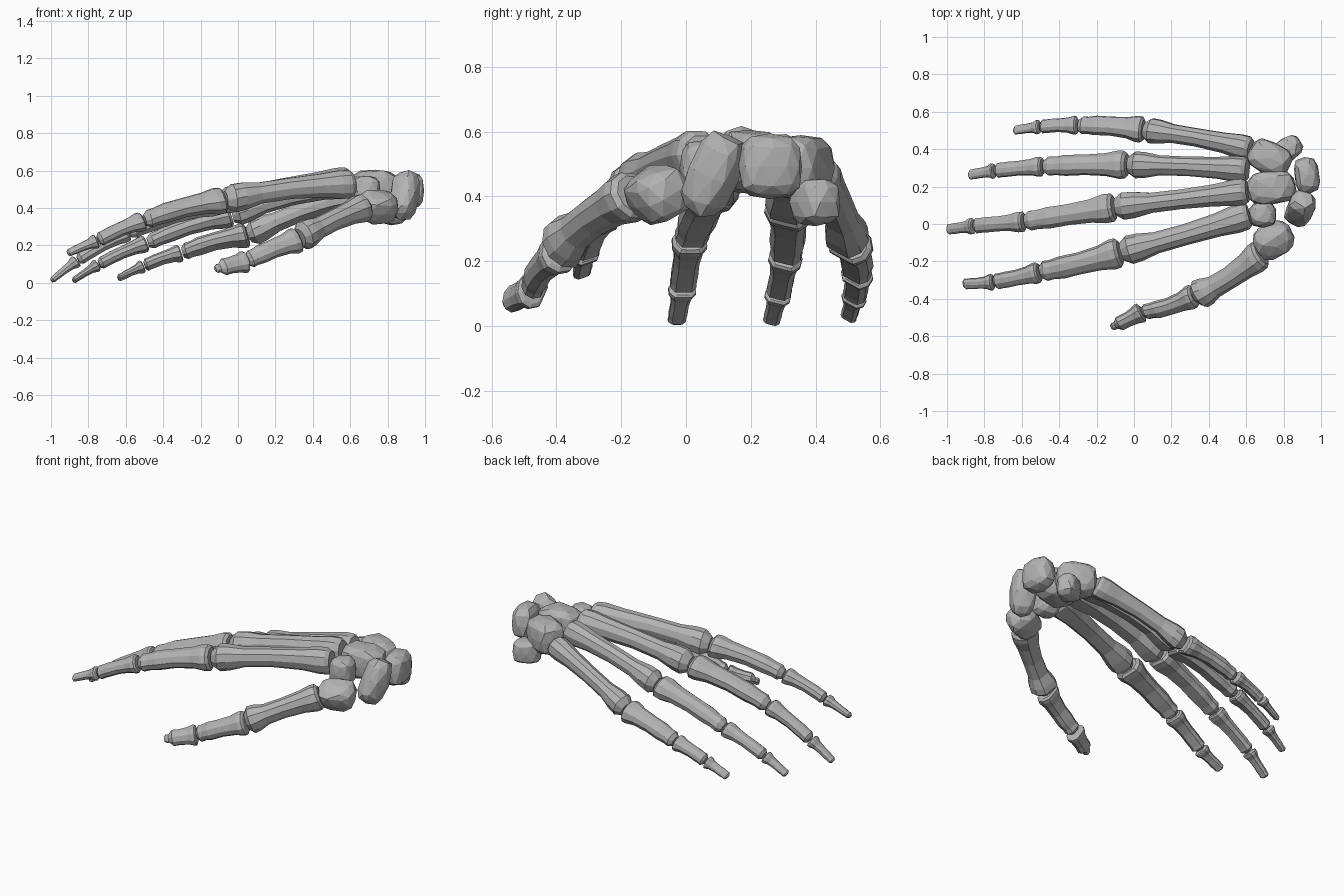
import bpy, bmesh, math, random
from mathutils import Vector, Matrix

if "Cube" in bpy.data.objects:
    bpy.data.objects.remove(bpy.data.objects["Cube"])

random.seed(4)
mat = bpy.data.materials.new("bone grey")
mat.diffuse_color = (0.45, 0.45, 0.45, 1)
mat.use_nodes = True
mat.node_tree.nodes["Principled BSDF"].inputs["Base Color"].default_value = mat.diffuse_color

SIDES = 10
GAP = 0.004
# one outline shared by all long bones: position, zone (0 base, 1 shaft, 2 head), scale
OUTLINE = [(0, 0, .78), (.03, 0, .98), (.1, 0, 1), (.25, 1, 1.12), (.5, 1, 1),
           (.73, 1, 1.03), (.86, 2, .96), (.94, 2, 1), (1, 2, .62)]
# base, shaft and head width, then thickness ratio at base and head, then arch
KINDS = {
    "metacarpal": (.145, .108, .15, 1.08, 1.02, .02),
    "proximal": (.16, .115, .108, .88, .86, .016),
    "middle": (.112, .082, .085, .9, .85, .008),
    "distal": (.088, .058, .058, .85, .6, .002),
    "thumb_tip": (.088, .066, .036, .85, .75, .002),
}


def finish(name, bm):
    bmesh.ops.recalc_face_normals(bm, faces=bm.faces[:])
    me = bpy.data.meshes.new(name)
    bm.to_mesh(me)
    bm.free()
    me.materials.append(mat)
    ob = bpy.data.objects.new(name, me)
    bpy.context.collection.objects.link(ob)


def long_bone(name, kind, a, b, up, scale):
    """Loft a faceted bone from its wrist end a to its tip end b."""
    widths, (thick_a, thick_b, arch) = KINDS[kind][:3], KINDS[kind][3:]
    axis = (b - a).normalized()
    a, b = a + axis * GAP, b - axis * GAP
    side = axis.cross(up).normalized()
    top = side.cross(axis)
    bm = bmesh.new()
    rings = []
    for t, zone, s in OUTLINE:
        w = widths[zone] * s * scale / 2
        h = w * (thick_a + (thick_b - thick_a) * t)
        c = a.lerp(b, t) + top * arch * math.sin(math.pi * t)
        ring = []
        for k in range(SIDES):
            ang = 2 * math.pi * (k + .5) / SIDES
            x, z = math.cos(ang), math.sin(ang)
            z = max(z, -.82)                  # flattened palm side
            ring.append(bm.verts.new(c + side * x * w + top * z * h))
        rings.append(ring)
    for r, q in zip(rings, rings[1:]):
        for k in range(SIDES):
            n = (k + 1) % SIDES
            bm.faces.new((r[k], r[n], q[n], q[k]))
    bm.faces.new(rings[0])
    bm.faces.new(rings[-1])
    finish(name, bm)


def ray(finger, kinds, up, scale, *joints):
    """Chain of bones between joints, wrist first."""
    pts = [Vector(j) for j in joints]
    for kind, a, b in zip(kinds.split(), pts, pts[1:]):
        long_bone(f"{finger}_{kind}_bone", kind, a, b, Vector(up), scale)


def pebble(name, centre, size, turn=0, lean=0):
    """Blocky faceted wrist bone."""
    bm = bmesh.new()
    bmesh.ops.create_icosphere(bm, subdivisions=2, radius=1)
    m = Matrix.Rotation(math.radians(turn), 3, 'Z') @ Matrix.Rotation(math.radians(lean), 3, 'X')
    for v in bm.verts:
        p = Vector([math.copysign(abs(c) ** .68, c) for c in v.co])
        p *= random.uniform(.94, 1.03)
        v.co = Vector(centre) + m @ Vector([p[i] * size[i] / 2 for i in range(3)])
    finish(name + "_wrist_bone", bm)


# fingers
ALL = "metacarpal proximal middle distal"
ray("index", ALL, (0, -.35, 1), 1.04, (.62, .05, .54), (-.07, -.15, .455),
    (-.503, -.257, .345), (-.75, -.31, .238), (-.915, -.322, .168))
ray("middle", ALL, (0, 0, 1), 1.02, (.61, .175, .555), (-.103, .09, .435),
    (-.585, .013, .278), (-.857, -.01, .13), (-1, -.03, .02))
ray("ring", ALL, (0, .25, 1), .96, (.61, .29, .54), (-.033, .317, .375),
    (-.485, .308, .225), (-.745, .285, .11), (-.885, .262, .02))
ray("little", ALL, (0, .55, 1), .92, (.63, .40, .485), (.055, .503, .268),
    (-.30, .528, .173), (-.503, .52, .103), (-.645, .50, .033))

# thumb: two stout finger bones on a short metacarpal
ray("thumb", "metacarpal", (-.2, -1, .35), 1.07, (.685, -.155, .42), (.328, -.388, .252))
ray("thumb", "proximal", (-.2, -1, .35), .9, (.328, -.38, .245), (.047, -.472, .13))
ray("thumb", "thumb_tip", (-.2, -1, .35), 1.4, (.047, -.468, .126), (-.125, -.555, .085))

# wrist
pebble("hamate", (.725, .355, .50), (.24, .18, .21), -25)
pebble("capitate", (.735, .195, .52), (.27, .19, .20), 5)
pebble("trapezoid", (.69, .05, .50), (.15, .14, .18))
pebble("trapezium", (.745, -.085, .42), (.22, .18, .17), 25, 30)
pebble("scaphoid", (.89, .085, .48), (.15, .15, .28), -25, -25)
pebble("lunate", (.925, .26, .505), (.14, .20, .20), 8)
pebble("pisiform", (.82, .40, .395), (.17, .13, .15), 30)

# rest the lowest fingertip on the ground
obs = list(bpy.context.collection.objects)
low = min(v.co.z for o in obs for v in o.data.vertices)
for o in obs:
    o.data.transform(Matrix.Translation((0, 0, -low)))
